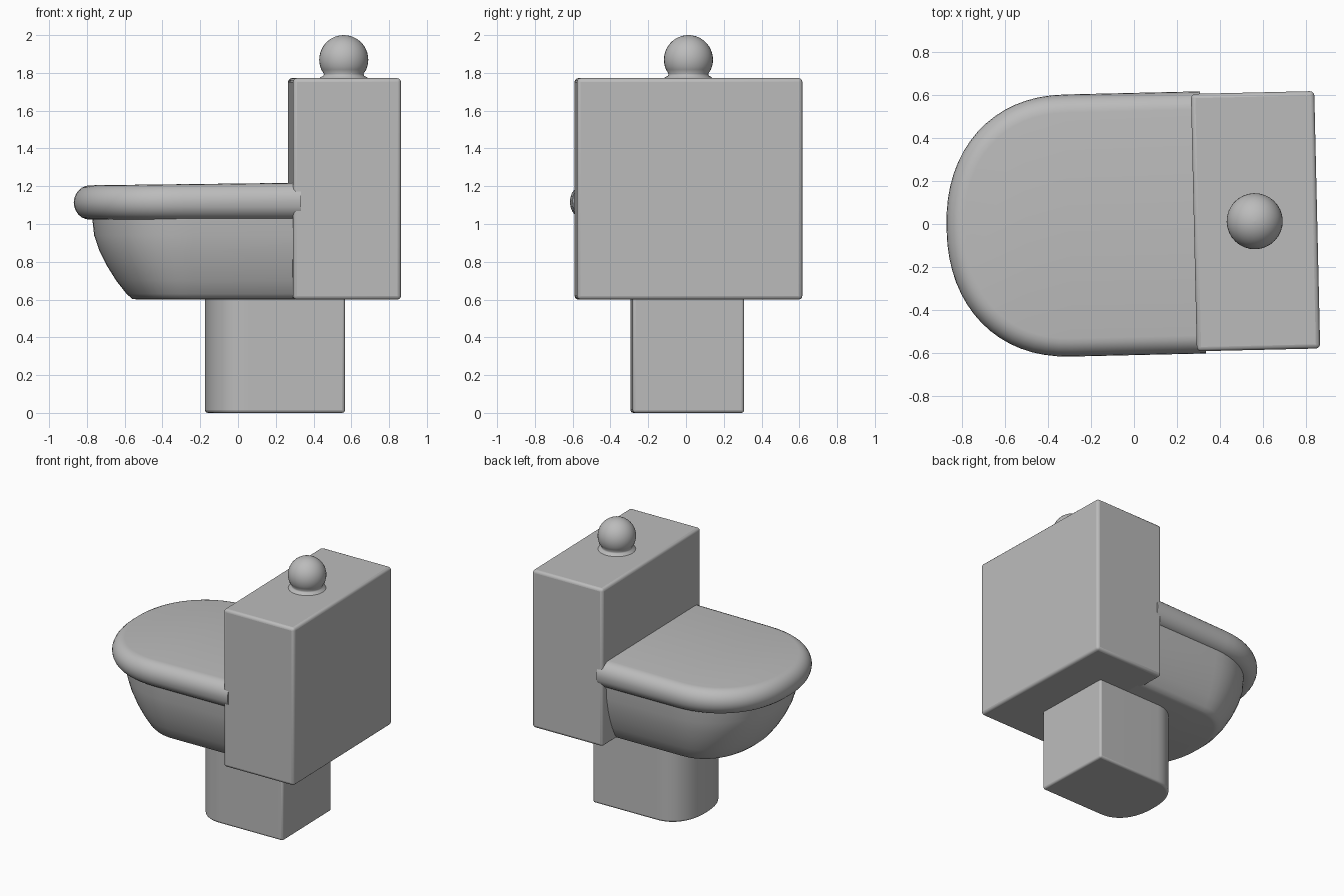
import bpy, bmesh, math

if "Cube" in bpy.data.objects:
    bpy.data.objects.remove(bpy.data.objects["Cube"], do_unlink=True)

YAW = 0.023  # the whole model is turned very slightly

grey = bpy.data.materials.new("ceramic grey")
grey.use_nodes = True
COLOR = (0.5, 0.5, 0.5, 1)
grey.diffuse_color = COLOR
grey.node_tree.nodes["Principled BSDF"].inputs["Base Color"].default_value = COLOR


def finish(name, bm, bevel=0.0, angle=40):
    """Turn a bmesh into a shaded, coloured object."""
    bmesh.ops.recalc_face_normals(bm, faces=bm.faces[:])
    mesh = bpy.data.meshes.new(name)
    bm.to_mesh(mesh)
    bm.free()
    mesh.materials.append(grey)
    obj = bpy.data.objects.new(name, mesh)
    bpy.context.collection.objects.link(obj)
    obj.rotation_euler.z = YAW
    if bevel:
        mod = obj.modifiers.new("Soft edges", 'BEVEL')
        mod.width, mod.segments, mod.limit_method = bevel, 3, 'ANGLE'
        mod.angle_limit = math.radians(50)
    bpy.ops.object.select_all(action='DESELECT')
    obj.select_set(True)
    bpy.context.view_layer.objects.active = obj
    bpy.ops.object.shade_smooth_by_angle(angle=math.radians(angle))
    return obj


def bridge(bm, rings):
    """Skin a stack of closed rings and cap both ends."""
    n = len(rings[0])
    for a, b in zip(rings, rings[1:]):
        for i in range(n):
            j = (i + 1) % n
            bm.faces.new((a[i], a[j], b[j], b[i]))
    bm.faces.new(rings[0])
    bm.faces.new(rings[-1])


def d_loft(name, levels, back, shoulder, power=2.2, bevel=0.0, steps=32):
    """Stack D-shaped outlines; each level is (z, front x, half width)."""
    bm = bmesh.new()
    rings = []
    for z, front, half in levels:
        pts = [(back, half)]
        for i in range(steps + 1):
            t = math.pi / 2 - math.pi * i / steps
            c, s = max(math.cos(t), 0), math.sin(t)
            pts.append((shoulder - (shoulder - front) * c ** (2 / power),
                        half * math.copysign(abs(s) ** (2 / power), s)))
        pts.append((back, -half))
        rings.append([bm.verts.new((x, y, z)) for x, y in pts])
    bridge(bm, rings)
    return finish(name, bm, bevel)


def box(name, lo, hi, bevel):
    bm = bmesh.new()
    bmesh.ops.create_cube(bm, size=1)
    for v in bm.verts:
        v.co = [(a + b) / 2 + c * (b - a) for a, b, c in zip(lo, hi, v.co)]
    return finish(name, bm, bevel)


# Pedestal: square at the back, rounded at the front
d_loft("pedestal", [(0, -0.175, 0.295), (0.62, -0.175, 0.295)],
       back=0.56, shoulder=0.05, power=2.3, bevel=0.015)

# Bowl: curves inward to a flat underside
d_loft("bowl", [(0.60, -0.53, 0.40), (0.604, -0.56, 0.42), (0.63, -0.59, 0.445),
                (0.70, -0.645, 0.48), (0.78, -0.695, 0.51), (0.86, -0.735, 0.532),
                (0.94, -0.762, 0.547), (1.06, -0.775, 0.555)],
       back=0.32, shoulder=-0.25)

# Closed seat lid with a fully rounded rim
Z, R, FRONT, HALF = 1.115, 0.092, -0.87, 0.608
rim = []
for i in range(13):
    a = -math.pi / 2 + math.pi * i / 12
    inset = 0.085 * (1 - math.cos(a))
    rim.append((Z + R * math.sin(a), FRONT + inset, HALF - inset))
lid = d_loft("seat_lid", rim, back=0.32, shoulder=-0.3)
for v in lid.data.vertices:  # the top rises a little toward the tank
    v.co.z += 0.012 * (v.co.x + 0.6) * (v.co.z > Z)

# Cistern
box("tank", (0.278, -0.597, 0.60), (0.85, 0.597, 1.772), 0.02)

# Ball button on the tank with a small flared foot
R, ZC = 0.13, 1.87
profile = [(0.135, 1.76), (0.125, 1.776), (0.108, 1.785), (0.105, 1.795)]
for i in range(1, 16):
    a = math.radians(-32 + 121.5 * i / 15)
    profile.append((R * math.cos(a), ZC + R * math.sin(a)))
bm = bmesh.new()
bridge(bm, [[bm.verts.new((0.56 + r * math.cos(k * math.tau / 32),
                           r * math.sin(k * math.tau / 32), z)) for k in range(32)]
            for r, z in profile])
finish("flush_ball", bm, angle=50)
